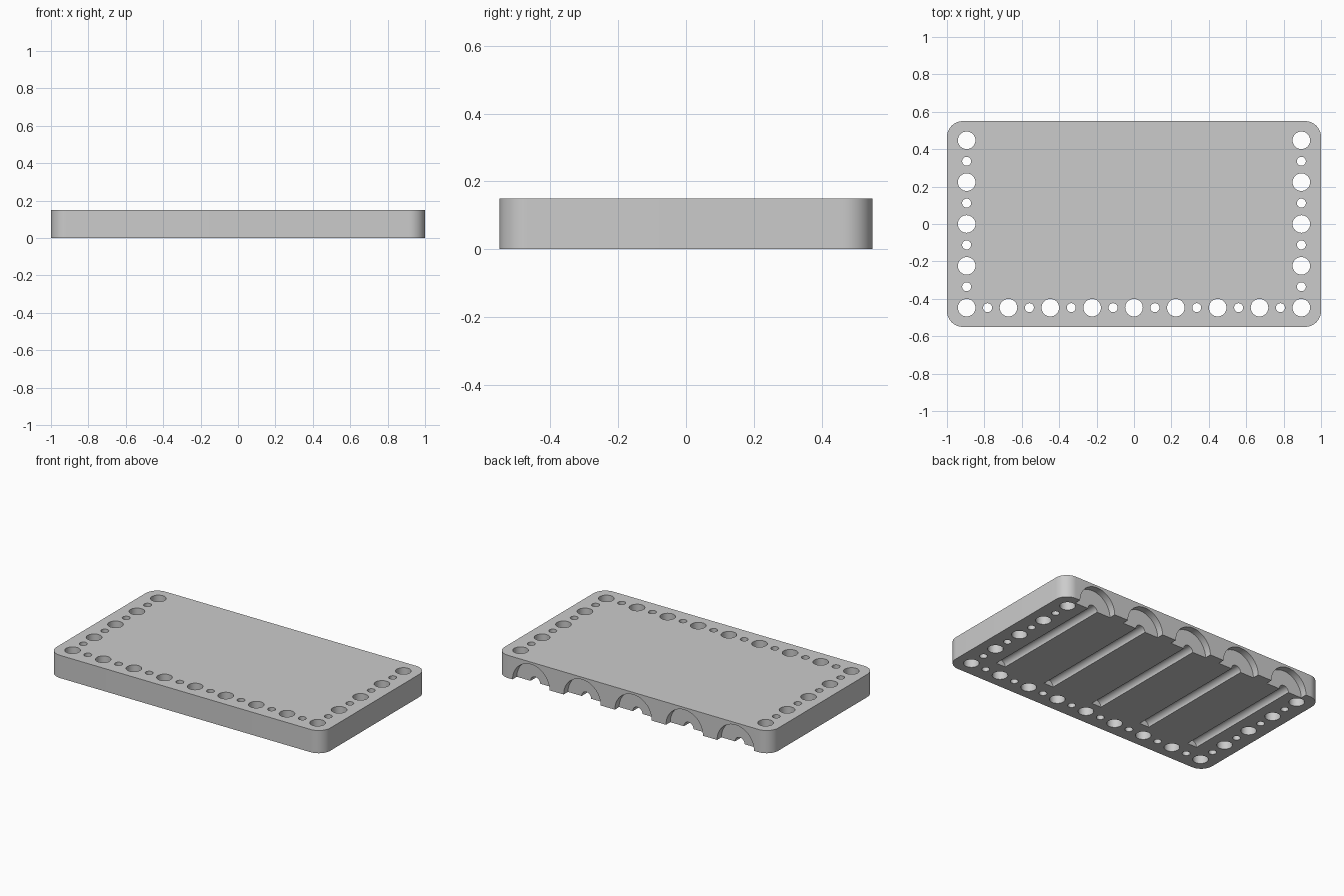
import bpy
import bmesh
from math import pi, cos, sin, radians
from mathutils import Matrix

if "Cube" in bpy.data.objects:
    bpy.data.objects.remove(bpy.data.objects["Cube"])

HALF_X, HALF_Y, HEIGHT, CORNER = 1.0, 0.55, 0.15, 0.085
PITCH = 0.2237          # spacing of the large holes
EDGE_X, EDGE_Y = 4 * PITCH, 2 * PITCH
CHANNEL_PITCH = 0.3735  # spacing of the channels underneath

grey = bpy.data.materials.new("plain grey")
grey.use_nodes = True
colour = (0.6, 0.6, 0.6, 1)
grey.diffuse_color = colour
grey.node_tree.nodes["Principled BSDF"].inputs["Base Color"].default_value = colour


def make_object(name, bm):
    bmesh.ops.recalc_face_normals(bm, faces=bm.faces)
    mesh = bpy.data.meshes.new(name)
    bm.to_mesh(mesh)
    bm.free()
    mesh.materials.append(grey)
    obj = bpy.data.objects.new(name, mesh)
    bpy.context.collection.objects.link(obj)
    return obj


def add_cylinder(bm, radius, length, matrix, segments=48):
    bmesh.ops.create_cone(bm, cap_ends=True, segments=segments, radius1=radius,
                          radius2=radius, depth=length, matrix=matrix)


def select_only(obj):
    bpy.ops.object.select_all(action='DESELECT')
    obj.select_set(True)
    bpy.context.view_layer.objects.active = obj


def cut(target, bm, name):
    cutter = make_object(name, bm)
    cutter.hide_render = True
    mod = target.modifiers.new(name, 'BOOLEAN')
    mod.operation = 'DIFFERENCE'
    mod.solver = 'EXACT'
    mod.object = cutter
    select_only(target)
    bpy.ops.object.modifier_apply(modifier=mod.name)
    bpy.data.objects.remove(cutter)


# Slab with rounded corners
bm = bmesh.new()
outline = []
for i, (sx, sy) in enumerate([(1, 1), (-1, 1), (-1, -1), (1, -1)]):
    for k in range(13):
        a = (i + k / 12) * pi / 2
        outline.append(bm.verts.new((sx * (HALF_X - CORNER) + CORNER * cos(a),
                                     sy * (HALF_Y - CORNER) + CORNER * sin(a), 0)))
base = bm.faces.new(outline)
top = bmesh.ops.extrude_face_region(bm, geom=[base])["geom"]
bmesh.ops.translate(bm, vec=(0, 0, HEIGHT),
                    verts=[v for v in top if isinstance(v, bmesh.types.BMVert)])
slab = make_object("slab", bm)

# Through holes, large and small in turn, along the front and both sides
spots = [(-EDGE_X + i * PITCH / 2, -EDGE_Y, i) for i in range(17)]
for side in (-1, 1):
    spots += [(side * EDGE_X, -EDGE_Y + i * PITCH / 2, i) for i in range(1, 9)]
bm = bmesh.new()
for x, y, i in spots:
    add_cylinder(bm, 0.024 if i % 2 else 0.047, 3 * HEIGHT,
                 Matrix.Translation((x, y, HEIGHT / 2)), 32)
cut(slab, bm, "hole_cutter")


# Channels under the slab, each opening into a wide shallow recess at the back
def cut_row(name, radius, start, end):
    bm = bmesh.new()
    for i in range(-2, 3):
        place = Matrix.Translation((i * CHANNEL_PITCH, (start + end) / 2, 0))
        add_cylinder(bm, radius, end - start, place @ Matrix.Rotation(pi / 2, 4, 'X'))
    cut(slab, bm, name)


cut_row("recess_cutter", 0.135, HALF_Y - 0.045, HALF_Y + 0.1)
cut_row("channel_cutter", 0.035, -0.35, HALF_Y + 0.05)

select_only(slab)
bpy.ops.object.shade_smooth_by_angle(angle=radians(30))
